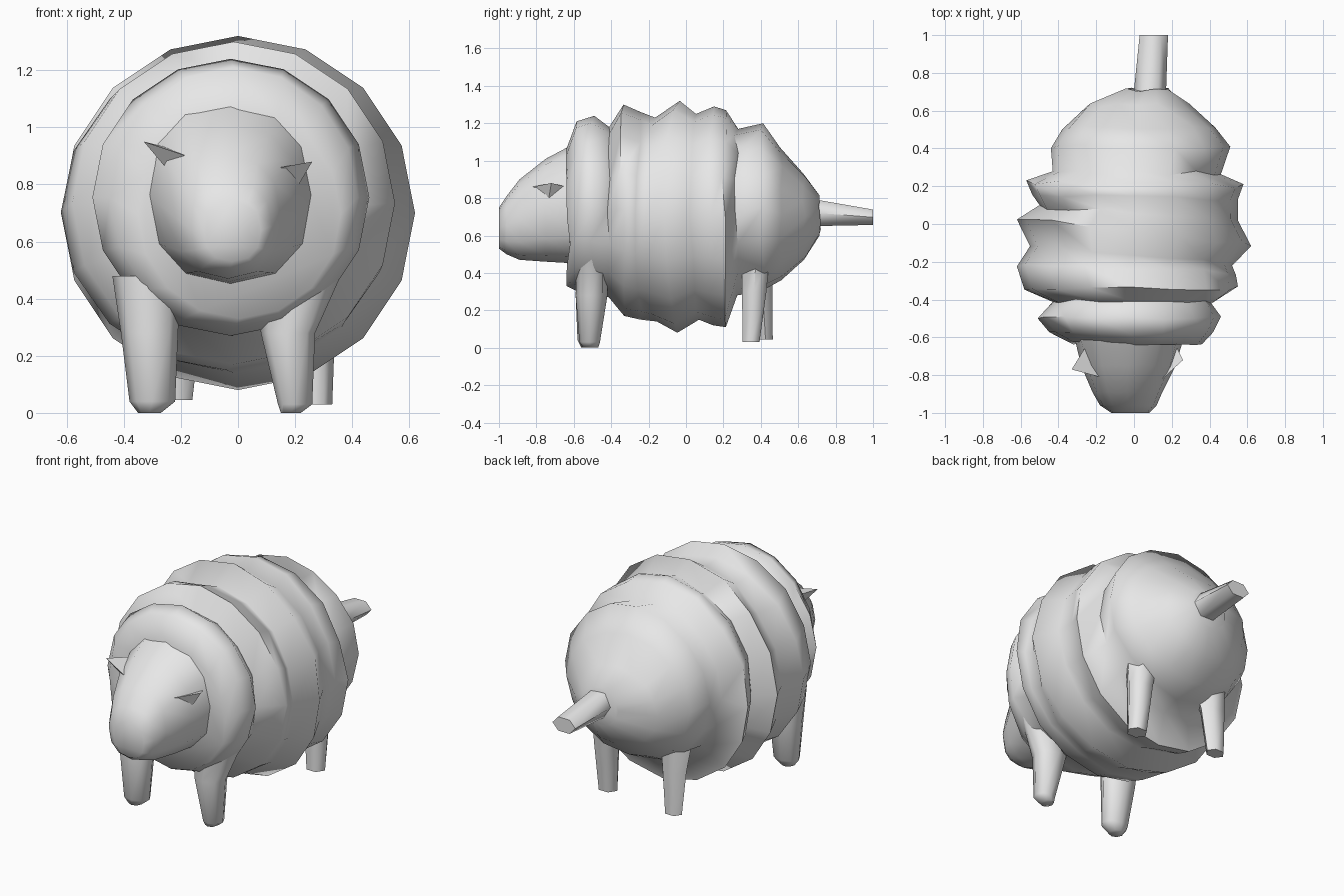
import bpy, bmesh, math, random

if "Cube" in bpy.data.objects:
    bpy.data.objects.remove(bpy.data.objects["Cube"])

random.seed(4)
wool = bpy.data.materials.new("light grey")
wool.diffuse_color = (0.8, 0.8, 0.8, 1)
wool.use_nodes = True
wool.node_tree.nodes["Principled BSDF"].inputs["Base Color"].default_value = wool.diffuse_color


def finish(bm, name, angle):
    bmesh.ops.recalc_face_normals(bm, faces=bm.faces)
    me = bpy.data.meshes.new(name)
    bm.to_mesh(me)
    bm.free()
    me.materials.append(wool)
    ob = bpy.data.objects.new(name, me)
    bpy.context.collection.objects.link(ob)
    bpy.ops.object.select_all(action='DESELECT')
    bpy.context.view_layer.objects.active = ob
    ob.select_set(True)
    bpy.ops.object.shade_smooth_by_angle(angle=math.radians(angle))
    return ob


def power(c, e):
    return math.copysign(abs(c) ** e, c)


def loft(name, rings, n, axis, angle=65, jitter=0.0, e=1.0):
    """Rings (pos, a0, a1, b0, b1, tilt) skinned along the y or z axis; e < 1 squares them."""
    bm = bmesh.new()
    rows = []
    for p, a0, a1, b0, b1, *tilt in rings:
        row = []
        for i in range(n):
            t = 2 * math.pi * i / n
            a = (a0 + a1) / 2 + (a1 - a0) / 2 * power(math.cos(t), e)
            b = (b0 + b1) / 2 + (b1 - b0) / 2 * power(math.sin(t), e)
            q = p + random.uniform(-jitter, jitter) + sum(tilt) * math.cos(t)
            row.append(bm.verts.new((a, q, b) if axis == 'y' else (a, b, q)))
        rows.append(row)
    for r, s in zip(rows, rows[1:]):
        for i in range(n):
            j = (i + 1) % n
            bm.faces.new((r[i], r[j], s[j], s[i]))
    bm.faces.new(rows[0])
    bm.faces.new(rows[-1])
    return finish(bm, name, angle)


# Woolly body: alternating ridges and grooves along y, some tilted sideways
loft("woolly_body", [
    (-0.63, -.35, .36, .33, 1.06), (-0.58, -.45, .42, .30, 1.21),
    (-0.50, -.51, .46, .27, 1.24), (-0.41, -.43, .41, .27, 1.18),
    (-0.34, -.58, .55, .17, 1.30), (-0.24, -.62, .54, .15, 1.26, -.02),
    (-0.16, -.55, .52, .14, 1.23, -.05), (-0.04, -.62, .62, .08, 1.32, -.07),
    (0.06, -.50, .55, .15, 1.25, -.03), (0.14, -.54, .55, .12, 1.29, -.01),
    (0.21, -.57, .58, .11, 1.27, -.01), (0.27, -.43, .46, .28, 1.17),
    (0.41, -.44, .51, .30, 1.20), (0.51, -.38, .43, .36, 1.07),
    (0.63, -.25, .29, .47, .93), (0.71, -.05, .19, .60, .82)], 16, 'y', 75, 0.012)

# Head tapering to a blunt muzzle
loft("head", [
    (-0.58, -.32, .27, .45, 1.10), (-0.75, -.28, .22, .46, 1.01),
    (-0.89, -.22, .15, .47, .90), (-0.96, -.18, .12, .50, .81),
    (-1.0, -.12, .08, .53, .75)], 12, 'y', 65, e=0.85)

# Tail
loft("tail", [(0.62, -.01, .17, .64, .82), (0.71, .0, .17, .64, .80),
              (1.0, .03, .18, .65, .745)], 6, 'y')

# Legs, each at its own stance
loft("front_left_leg", [
    (0.0, -.35, -.27, -.56, -.48), (0.04, -.38, -.22, -.58, -.46),
    (0.28, -.41, -.21, -.59, -.42), (0.48, -.44, -.20, -.585, -.42)], 8, 'z')
loft("front_right_leg", [
    (0.0, .15, .22, -.55, -.47), (0.03, .14, .26, -.57, -.46),
    (0.28, .08, .27, -.59, -.42), (0.48, .06, .36, -.585, -.42)], 8, 'z')
loft("back_left_leg", [
    (0.045, -.27, -.16, .38, .47), (0.30, -.29, -.13, .35, .47),
    (0.5, -.31, -.10, .28, .47)], 6, 'z')
loft("back_right_leg", [
    (0.03, .21, .33, .295, .40), (0.30, .19, .34, .29, .44),
    (0.5, .15, .36, .29, .46)], 6, 'z')


# Small pointed ears
def ear(name, pts):
    bm = bmesh.new()
    v = [bm.verts.new(p) for p in pts]
    for f in ((0, 1, 2), (0, 1, 3), (1, 2, 3), (0, 2, 3)):
        bm.faces.new([v[i] for i in f])
    finish(bm, name, 30)


ear("left_ear", [(-.33, -.77, .95), (-.18, -.81, .90), (-.22, -.72, .82), (-.25, -.64, .93)])
ear("right_ear", [(.26, -.72, .88), (.15, -.82, .86), (.19, -.74, .76), (.22, -.64, .86)])
